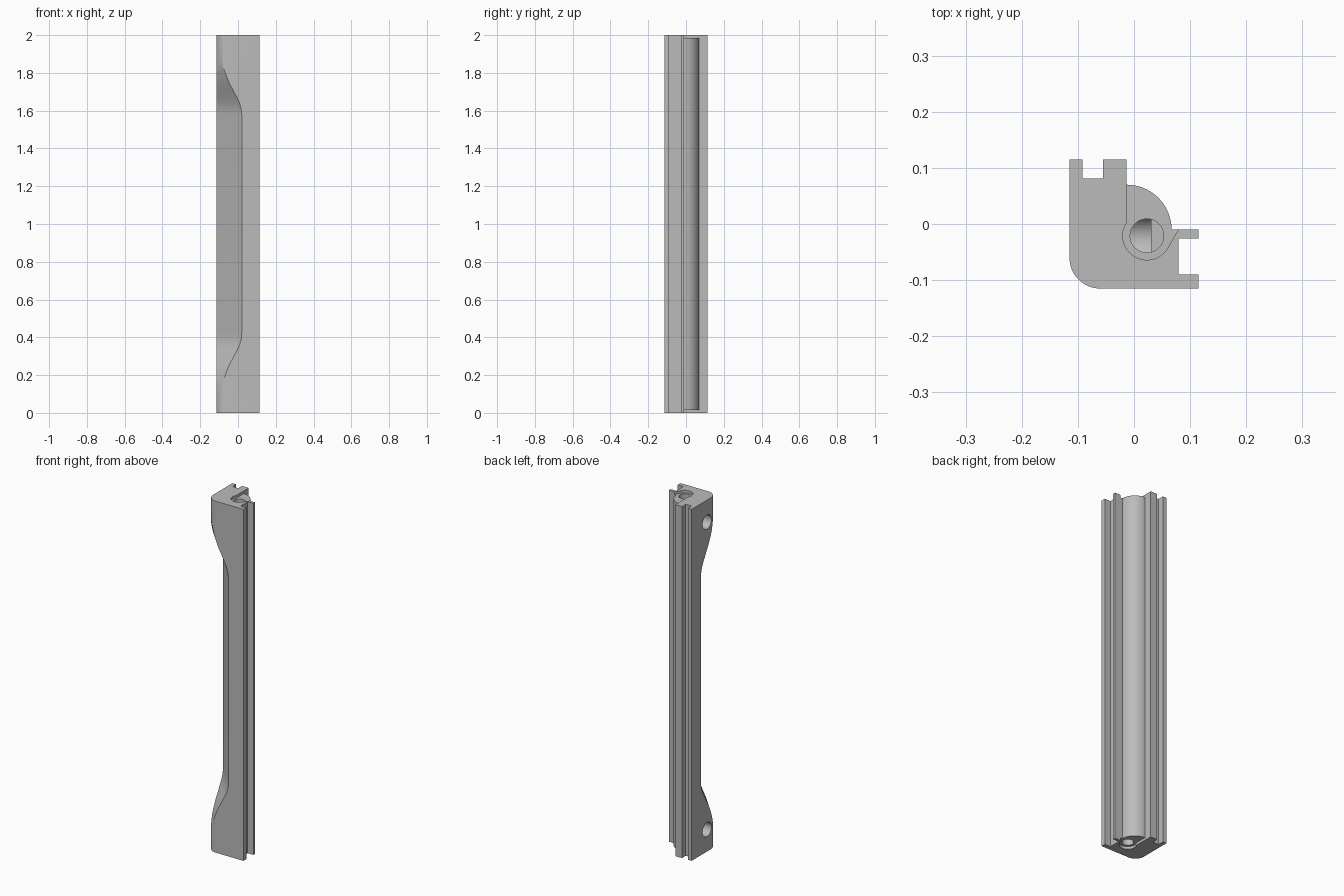
import bpy, bmesh
from math import cos, sin, radians
from mathutils import Vector, Matrix

cube = bpy.data.objects.get("Cube")
if cube:
    bpy.data.objects.remove(cube, do_unlink=True)

grey = bpy.data.materials.new("plain_grey")
grey.use_nodes = True
colour = (0.5, 0.5, 0.5, 1)
grey.diffuse_color = colour
grey.node_tree.nodes["Principled BSDF"].inputs["Base Color"].default_value = colour


def arc(cx, cy, r, a0, a1, n):
    angles = [radians(a0 + (a1 - a0) * i / n) for i in range(n + 1)]
    return [(cx + r * cos(a), cy + r * sin(a)) for a in angles]


def prism(name, outline, start, end):
    """Sweep a closed 3D outline from one offset to another."""
    bm = bmesh.new()
    face = bm.faces.new([bm.verts.new(Vector(p) + Vector(start)) for p in outline])
    swept = bmesh.ops.extrude_face_region(bm, geom=[face])["geom"]
    verts = [g for g in swept if isinstance(g, bmesh.types.BMVert)]
    bmesh.ops.translate(bm, verts=verts, vec=Vector(end) - Vector(start))
    bmesh.ops.recalc_face_normals(bm, faces=bm.faces)
    mesh = bpy.data.meshes.new(name)
    bm.to_mesh(mesh)
    bm.free()
    mesh.materials.append(grey)
    obj = bpy.data.objects.new(name, mesh)
    bpy.context.collection.objects.link(obj)
    return obj


def flat(points):
    return [(x, y, 0) for x, y in points]


# Extruded corner section with two grooves and a convex quarter round
e = 0.115
section = [(-e, e), (-0.092, e), (-0.092, 0.081), (-0.055, 0.081), (-0.055, e), (-0.013, e)]
section += arc(-0.013, -0.01, 0.08, 90, 0, 24)
section += [(e, -0.01), (e, -0.026), (0.079, -0.026), (0.079, -0.09), (e, -0.09), (e, -e)]
section += arc(-0.06, -0.06, 0.055, 270, 180, 16)
body = prism("corner_handle", flat(section), (0, 0, 0), (0, 0, 2))

cutters = []

# Diagonal grip waist with smooth run-outs at both ends
half = [(0.145, 0.10), (0.139, 0.14), (0.130, 0.19), (0.121, 0.225), (0.110, 0.26),
        (0.096, 0.295), (0.0825, 0.33), (0.073, 0.357), (0.0672, 0.382), (0.0645, 0.402),
        (0.0638, 0.42)]
along = Vector((-0.135, 0.145, 0)).normalized()
normal = Vector((-along.y, along.x, 0))
waist = half + [(u, 2 - z) for u, z in reversed(half)] + [(0.3, 1.9), (0.3, 0.1)]
outline = [normal * u + Vector((0, 0, z)) for u, z in waist]
cutters.append(prism("waist_cutter", outline, along * -0.4, along * 0.4))

# End pockets, screw bores and side holes, repeated at each end
cx, cy = 0.023, -0.021
pocket = [(0.079, -0.01), (0.079, 0.09), (-0.013, 0.09)] + arc(cx, cy, 0.043, 147, 328, 32)
bore = arc(cx, cy, 0.03, 0, 348.75, 31)
side = [(0, y, z) for y, z in arc(-0.025, 0, 0.04, 0, 348.75, 31)]
for end, inward in ((0, 1), (2, -1)):
    def level(depth):
        return (0, 0, end + inward * depth)
    cutters.append(prism("pocket_cutter", flat(pocket), level(-0.05), level(0.015)))
    cutters.append(prism("bore_cutter", flat(bore), level(-0.05), level(0.12)))
    z = level(0.125)[2]
    cutters.append(prism("side_hole_cutter", side, (-0.2, 0, z), (0.03, 0, z)))

# Bake the cuts into the body
for cutter in cutters:
    cutter.hide_render = True
    cut = body.modifiers.new(cutter.name, 'BOOLEAN')
    cut.operation = 'DIFFERENCE'
    cut.solver = 'EXACT'
    cut.object = cutter
graph = bpy.context.evaluated_depsgraph_get()
baked = bpy.data.meshes.new_from_object(body.evaluated_get(graph))
body.modifiers.clear()
body.data = baked
for cutter in cutters:
    bpy.data.objects.remove(cutter, do_unlink=True)

# Smooth the rounds and keep the machined edges crisp
bpy.ops.object.select_all(action='DESELECT')
body.select_set(True)
bpy.context.view_layer.objects.active = body
bpy.ops.object.shade_smooth_by_angle(angle=radians(25))
